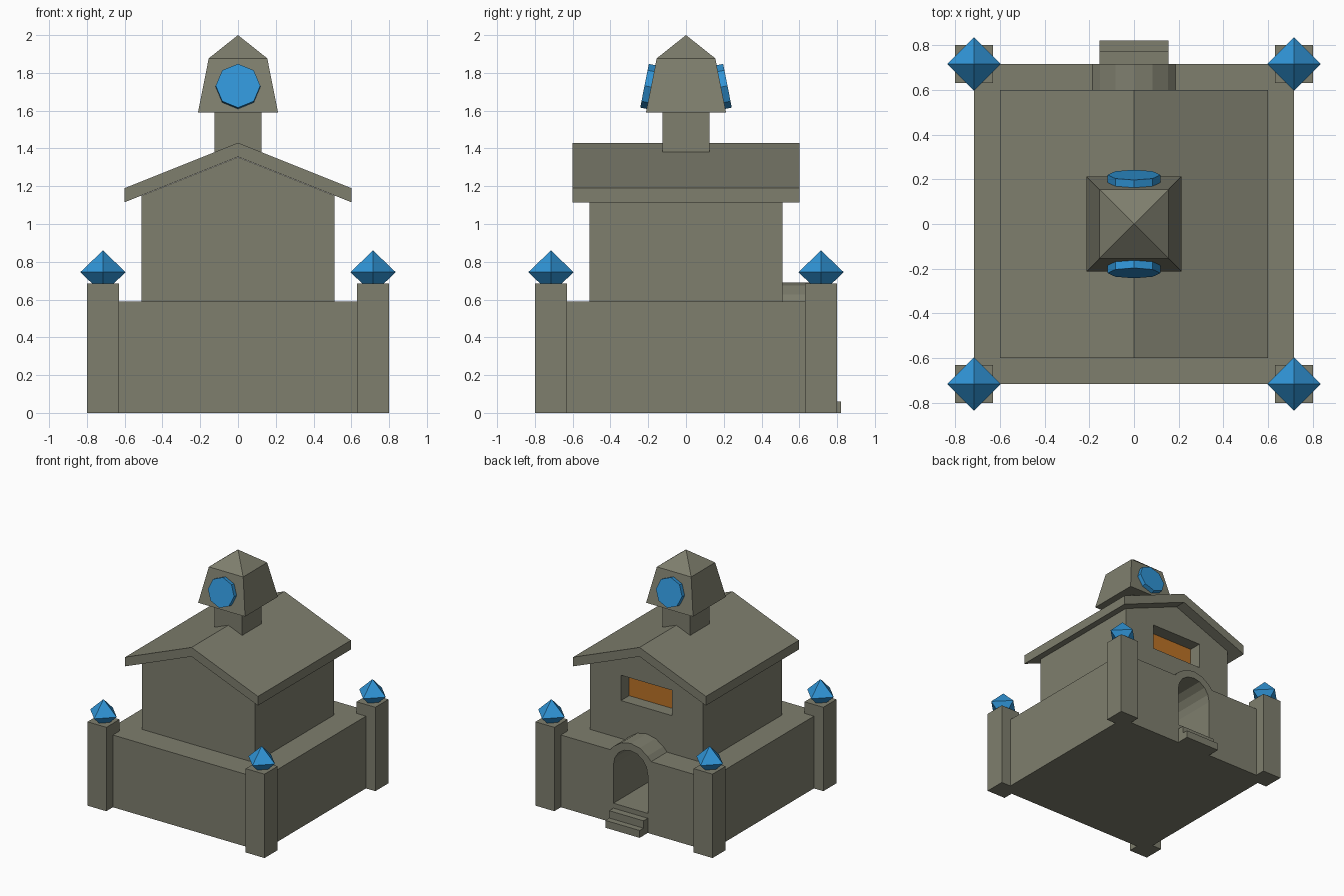
import bpy, bmesh, math
from mathutils import Matrix, Vector

if "Cube" in bpy.data.objects:
    bpy.data.objects.remove(bpy.data.objects["Cube"])


def material(name, rgb):
    m = bpy.data.materials.new(name)
    m.diffuse_color = (*rgb, 1)
    m.use_nodes = True
    m.node_tree.nodes["Principled BSDF"].inputs["Base Color"].default_value = m.diffuse_color
    return m


STONE = material("stone", (0.21, 0.21, 0.155))
BLUE = material("blue_crystal", (0.03, 0.30, 0.68))
AMBER = material("amber_glass", (0.50, 0.17, 0.02))


def finish(name, bm, mat):
    bmesh.ops.recalc_face_normals(bm, faces=bm.faces)
    me = bpy.data.meshes.new(name)
    bm.to_mesh(me)
    bm.free()
    me.materials.append(mat)
    ob = bpy.data.objects.new(name, me)
    bpy.context.collection.objects.link(ob)
    return ob


def box(name, lo, hi, mat=STONE):
    bm = bmesh.new()
    bmesh.ops.create_cube(bm, size=1)
    for v in bm.verts:
        v.co = Vector([lo[i] + (v.co[i] + 0.5) * (hi[i] - lo[i]) for i in range(3)])
    return finish(name, bm, mat)


def prism(name, xz, y0, y1, mat=STONE):
    """Extrude an x-z profile along y."""
    bm = bmesh.new()
    f = bm.faces.new([bm.verts.new((x, y0, z)) for x, z in xz])
    ext = bmesh.ops.extrude_face_region(bm, geom=[f])["geom"]
    bmesh.ops.translate(bm, vec=(0, y1 - y0, 0),
                        verts=[g for g in ext if isinstance(g, bmesh.types.BMVert)])
    return finish(name, bm, mat)


def mirrored(half):
    """Complete a profile whose points run from +x towards the centre."""
    return half + [(-x, z) for x, z in reversed(half) if x > 1e-6]


def frustum(bm, r0, r1, z0, z1):
    """Square tapered section given by half widths."""
    s = math.sqrt(2)
    bmesh.ops.create_cone(bm, cap_ends=True, segments=4, radius1=r0 * s, radius2=r1 * s,
                          depth=z1 - z0, matrix=Matrix.Translation((0, 0, (z0 + z1) / 2))
                          @ Matrix.Rotation(math.pi / 4, 4, 'Z'))


def cut(ob, cutter):
    cutter.hide_render = True
    cutter.hide_viewport = True
    m = ob.modifiers.new("opening", 'BOOLEAN')
    m.operation, m.solver, m.object = 'DIFFERENCE', 'EXACT', cutter


# Main masses
base = box("base", (-0.715, -0.715, 0), (0.715, 0.715, 0.59))
house = prism("upper_house", mirrored([(0.51, 0.59), (0.51, 1.15), (0, 1.354)]), -0.51, 0.51)
prism("gable_roof", [(0.6, 1.115), (0.6, 1.19), (0, 1.43), (-0.6, 1.19), (-0.6, 1.115), (0, 1.355)],
      -0.6, 0.6)

# Arched doorway at the back
SPRING, R_IN, R_OUT = 0.475, 0.155, 0.215
arc = lambda r, n: (r * math.sin(n * math.pi / 8), SPRING + r * math.cos(n * math.pi / 8))
hood = prism("door_arch", mirrored([(0.185, 0.59)] + [arc(R_OUT, n) for n in (2, 1, 0)]),
             0.505, 0.715)
door_cutter = prism("door_cutter", mirrored([(R_IN, 0.16)] + [arc(R_IN, n) for n in (4, 3, 2, 1, 0)]),
                    0.1, 0.9)
for part in (base, house, hood):
    cut(part, door_cutter)

# Entrance steps
for i, (y, z) in enumerate([(0.82, 0.06), (0.77, 0.12)]):
    box(f"step_{i + 1}", (-0.155, 0.70, z - 0.06), (0.155, y, z))

# Recessed back window
cut(house, box("window_cutter", (-0.23, 0.40, 0.90), (0.23, 0.6, 1.107)))
box("window_pane", (-0.23, 0.38, 0.90), (0.23, 0.405, 1.107), AMBER)

# Corner pillars with crystals
for sx in (-1, 1):
    for sy in (-1, 1):
        cx, cy = sx * 0.715, sy * 0.715
        box("corner_pillar", (cx - 0.085, cy - 0.085, 0), (cx + 0.085, cy + 0.085, 0.685))
        bm = bmesh.new()
        for d in (1, -1):
            bmesh.ops.create_cone(bm, cap_ends=False, segments=4, radius1=0.12, radius2=0,
                                  depth=0.115, matrix=Matrix.Translation((cx, cy, 0.745 + d * 0.0575))
                                  @ Matrix.Diagonal((1, 1, d, 1)))
        bmesh.ops.remove_doubles(bm, verts=bm.verts, dist=1e-4)
        finish("corner_crystal", bm, BLUE)

# Rooftop lantern: neck, tapered head, pyramid cap
box("lantern_neck", (-0.125, -0.125, 1.36), (0.125, 0.125, 1.60))
bm = bmesh.new()
frustum(bm, 0.212, 0.155, 1.59, 1.877)
ring = [v for v in bm.verts if v.co.z > 1.8]
top = next(f for f in bm.faces if all(v in ring for v in f.verts))
tip = bmesh.ops.poke(bm, faces=[top])["verts"][0]
tip.co.z = 2.0
finish("lantern_head", bm, STONE)

# Octagonal lenses lying on the sloped front and back faces
tilt = math.atan2(0.057, 0.287)
for name, turn in (("front_lens", 0), ("back_lens", math.pi)):
    bm = bmesh.new()
    bmesh.ops.create_cone(bm, cap_ends=True, segments=8, radius1=0.118, radius2=0.118, depth=0.05,
                          matrix=Matrix.Rotation(turn, 4, 'Z') @ Matrix.Translation((0, -0.195, 1.727))
                          @ Matrix.Rotation(math.pi / 2 - tilt, 4, 'X'))
    finish(name, bm, BLUE)
